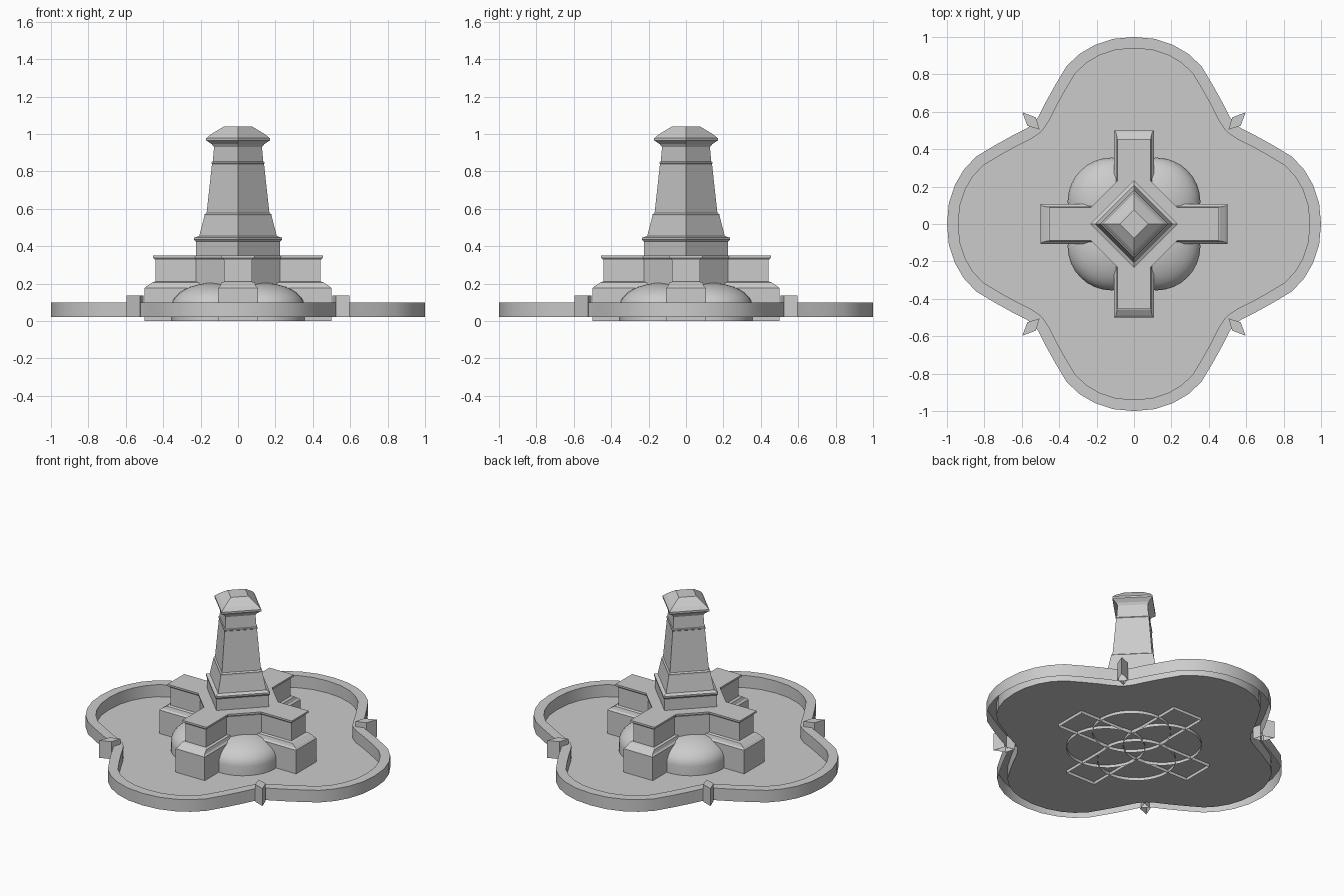
import bpy
from math import sin, cos, pi
from mathutils import Vector

if "Cube" in bpy.data.objects:
    bpy.data.objects.remove(bpy.data.objects["Cube"])


def loft(name, rings, smooth=None):
    """Skin a stack of counter-clockwise rings, closing the last one."""
    n = len(rings[0])
    verts = [p for r in rings for p in r]
    faces = []
    for k in range(len(rings) - 1):
        for i in range(n):
            j = (i + 1) % n
            faces.append((k*n + i, k*n + j, (k+1)*n + j, (k+1)*n + i))
    faces.append(tuple(range((len(rings) - 1)*n, len(rings)*n)))
    me = bpy.data.meshes.new(name)
    me.from_pydata(verts, [], faces)
    me.update()
    ob = bpy.data.objects.new(name, me)
    bpy.context.collection.objects.link(ob)
    if smooth:
        bpy.ops.object.select_all(action='DESELECT')
        ob.select_set(True)
        bpy.context.view_layer.objects.active = ob
        bpy.ops.object.shade_smooth_by_angle(angle=smooth)
    return ob


def quarter_turns(pts):
    """Repeat points of one quarter four times, counter-clockwise."""
    out = []
    for _ in range(4):
        out += pts
        pts = [(-y, x) for x, y in pts]
    return out


def at(pts, z):
    return [(x, y, z) for x, y in pts]


def inset(pts, d):
    out = []
    for i, p in enumerate(pts):
        p, a, b = Vector(p), Vector(pts[i-1]), Vector(pts[(i+1) % len(pts)])
        e1, e2 = (p - a).normalized(), (b - p).normalized()
        n1, n2 = Vector((-e1.y, e1.x)), Vector((-e2.y, e2.x))
        m = (n1 + n2).normalized()
        out.append(tuple(p + m * (d / m.dot(n1))))
    return out


# Four-lobed basin: outer wall, rim, inner wall and floor
half = [(.11, .99), (.21, .957), (.29, .91), (.36, .845), (.42, .745),
        (.47, .655), (.51, .575), (.53, .545)]
lobe = half[::-1] + [(0, 1)] + [(-x, y) for x, y in half]
outer = quarter_turns(lobe)
inner = inset(outer, .06)
loft("basin", [at(outer, .02), at(outer, .1), at(inner, .1), at(inner, .02)], .7)

# Wedge posts in the notches between lobes
for k in range(4):
    tri = [(.597, .597), (.525, .57), (.505, .505), (.57, .525)]
    for _ in range(k):
        tri = [(-y, x) for x, y in tri]
    loft("notch_post", [at(tri, .02), at(tri, .135)])

# Low cross-shaped plinth with moulded top
def cross(e, w):
    return quarter_turns([(e, -w), (e, w), (w, w)])

loft("plinth", [at(cross(e, w), z) for e, w, z in
     [(.5, .107, 0), (.5, .107, .175), (.49, .097, .185), (.46, .09, .205),
      (.445, .075, .21)]])

# Upper buttresses joined by a diamond core, with a thin cap
def buttress(o):
    e, w, d = .442 + o, .075 + o, .225 + o * .4
    return quarter_turns([(e, -w), (e, w), (d, w), (w, d)])

loft("buttresses", [at(buttress(o), z) for o, z in
     [(0, .1), (0, .325), (.005, .333), (.013, .338), (.013, .35)]])

# Domes between the arms
for sx, sy in ((1, 1), (-1, 1), (-1, -1), (1, -1)):
    prof = [(.235, 0), (.235, .08)]
    prof += [(.235*cos(t*pi/16), .08 + .125*sin(t*pi/16)) for t in range(1, 8)]
    prof.append((.004, .205))
    loft("dome", [[(.12*sx + r*cos(a*pi/16), .12*sy + r*sin(a*pi/16), z)
                   for a in range(32)] for r, z in prof], .7)

# Tapered tower on a square turned 45 degrees: (half diagonal, z)
tower = [(.225, .3), (.225, .33), (.235, .335), (.235, .342), (.225, .35), (.225, .425),
         (.235, .435), (.235, .445), (.207, .455), (.18, .56), (.18, .57),
         (.168, .577), (.139, .84), (.143, .843), (.143, .85), (.135, .853),
         (.128, .93), (.14, .945), (.17, .965), (.17, .977), (.145, .998),
         (.075, 1.04)]
loft("tower", [at(quarter_turns([(r, 0)]), z) for r, z in tower])
